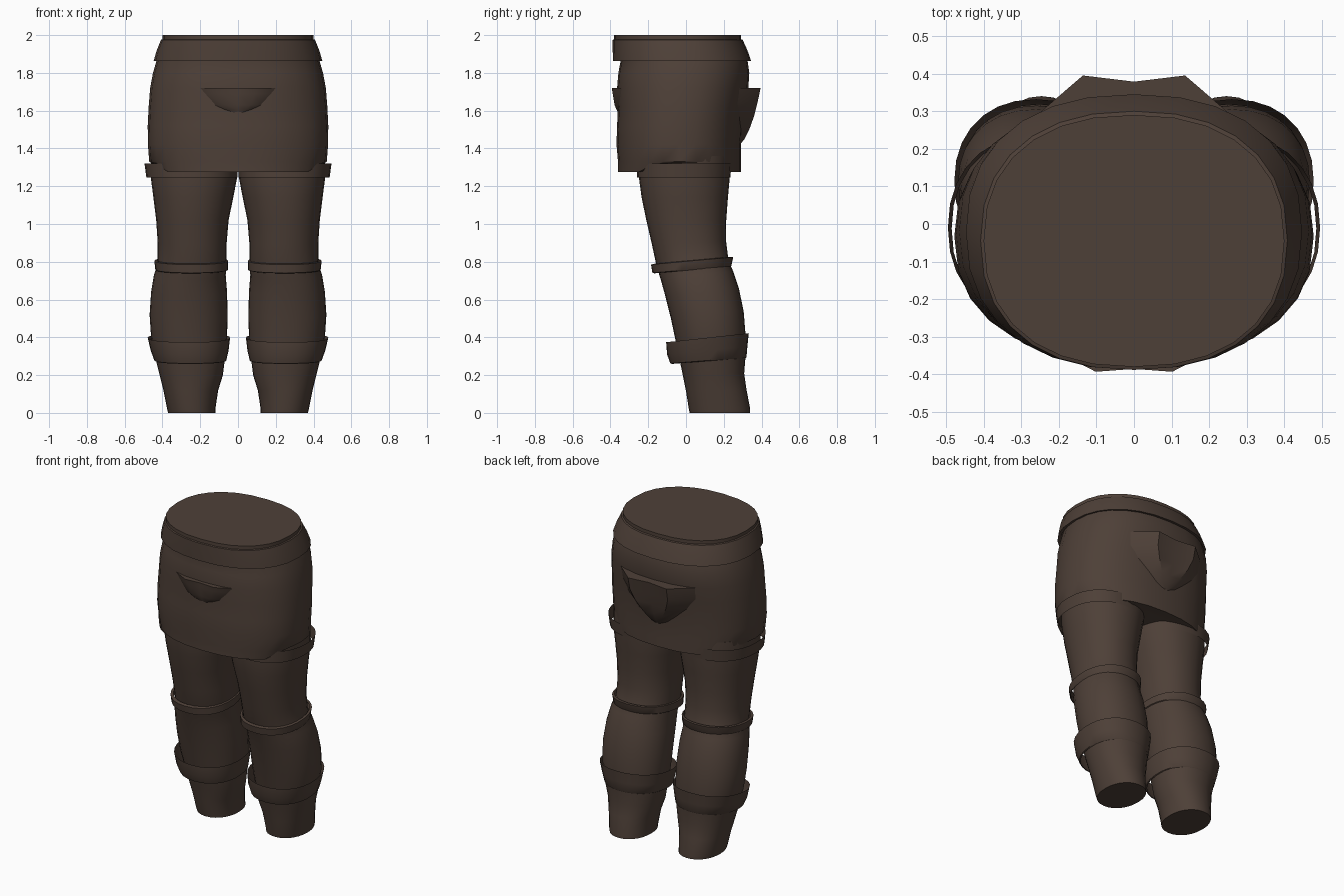
import bpy, bmesh, math

if "Cube" in bpy.data.objects:
    bpy.data.objects.remove(bpy.data.objects["Cube"])

N = 28
cloth = bpy.data.materials.new("dark brown cloth")
cloth.diffuse_color = (0.076, 0.051, 0.039, 1)
cloth.use_nodes = True
cloth.node_tree.nodes["Principled BSDF"].inputs["Base Color"].default_value = cloth.diffuse_color


def finish(name, bm, mirror=False, angle=40):
    bmesh.ops.recalc_face_normals(bm, faces=bm.faces)
    mesh = bpy.data.meshes.new(name)
    bm.to_mesh(mesh)
    bm.free()
    ob = bpy.data.objects.new(name, mesh)
    bpy.context.collection.objects.link(ob)
    mesh.materials.append(cloth)
    if mirror:
        ob.modifiers.new("mirror", 'MIRROR').use_mirror_merge = False
    bpy.ops.object.select_all(action='DESELECT')
    ob.select_set(True)
    bpy.context.view_layer.objects.active = ob
    bpy.ops.object.shade_smooth_by_angle(angle=math.radians(angle))
    return ob


def bridge(bm, rows, closed=True):
    n = len(rows[0])
    for a, b in zip(rows, rows[1:]):
        for i in range(n if closed else n - 1):
            j = (i + 1) % n
            bm.faces.new((a[i], a[j], b[j], b[i]))


def loft(name, rings, power=2.2, caps=(True, True), mirror=False, lift=None):
    """Rounded rings: z, x0, x1, y0, y1, tilt (rise in z per y)."""
    bm = bmesh.new()
    rows = []
    for k, (z, x0, x1, y0, y1, tilt) in enumerate(rings):
        row = []
        for i in range(N):
            a = math.tau * i / N
            c, s = math.cos(a), math.sin(a)
            cx = math.copysign(abs(c) ** (2 / power), c)
            sy = math.copysign(abs(s) ** (2 / power), s)
            x = (x0 + x1) / 2 + cx * (x1 - x0) / 2
            dy = sy * (y1 - y0) / 2
            zz = z + tilt * dy
            if lift and k == 0:
                zz += lift(x)
            row.append(bm.verts.new((x, (y0 + y1) / 2 + dy, zz)))
        rows.append(row)
    bridge(bm, rows)
    if caps[0]:
        bm.faces.new(rows[0])
    if caps[1]:
        bm.faces.new(rows[-1])
    return finish(name, bm, mirror)


def pouch(name, rows, ts=(-1, -.75, -.4, 0, .4, .75, 1), prof=(0, .5, 1, .92, 1, .5, 0)):
    """Bulging pocket: z, half width, outer y, side y; closed along the top."""
    bm = bmesh.new()
    vs = [[bm.verts.new((t * w, ys + (yo - ys) * p, z)) for t, p in zip(ts, prof)]
          for z, w, yo, ys in rows]
    bridge(bm, vs, closed=False)
    bm.faces.new(vs[0])
    return finish(name, bm)


# Hips with a hem that sits lower at the front and back
hip = [(1.275, .455, -.36, .29), (1.33, .47, -.36, .29), (1.42, .477, -.368, .29),
       (1.52, .478, -.365, .30), (1.62, .473, -.36, .31), (1.72, .465, -.365, .33),
       (1.80, .45, -.358, .335), (1.87, .43, -.345, .325), (1.95, .40, -.36, .30)]
loft("hips", [(z, -w, w, a, b, 0) for z, w, a, b in hip], 2.3, (True, False),
     lift=lambda x: .045 * min(1, max(0, (abs(x) - .38) / .05)))

# Waistband flaring towards its lower edge, closed at the waist
band = [(1.865, .43, -.36, .325), (1.862, .447, -.387, .345), (1.92, .43, -.388, .325),
        (1.975, .408, -.388, .30), (1.978, .40, -.38, .29), (2.0, .40, -.38, .29)]
loft("waistband", [(z, -w, w, a, b, 0) for z, w, a, b in band], 2.3, (False, True))

# Legs, leaning back towards the feet
leg = [(0, .12, .37, .02, .34, 0), (.02, .12, .375, .015, .34, 0),
       (.12, .105, .395, 0, .32, .03), (.2, .08, .415, -.015, .308, .06),
       (.28, .07, .435, -.03, .315, .1), (.4, .058, .46, -.055, .315, .1),
       (.52, .055, .468, -.08, .305, .1), (.64, .058, .46, -.11, .28, .1),
       (.73, .065, .445, -.135, .25, .1), (.79, .06, .425, -.155, .225, .09),
       (.9, .06, .425, -.18, .212, .05), (1.02, .05, .433, -.21, .213, 0),
       (1.14, .025, .448, -.235, .222, 0), (1.25, .004, .462, -.25, .232, 0),
       (1.36, .004, .46, -.25, .232, 0)]
loft("legs", leg, 2.15, mirror=True)

# Bands around thigh, knee and shin
loft("thigh_bands", [(1.245, .002, .485, -.26, .235, 0),
                     (1.32, .002, .495, -.26, .24, 0)], 2.2, (False, False), True)
loft("knee_bands", [(.757, .058, .435, -.168, .238, .09), (.76, .052, .438, -.178, .24, .09),
                    (.805, .052, .443, -.185, .25, .09), (.808, .06, .43, -.165, .235, .09)],
     2.2, (False, False), True)
loft("shin_cuffs", [(.275, .068, .437, -.075, .318, .08), (.278, .062, .443, -.083, .32, .08),
                    (.33, .05, .462, -.1, .325, .1), (.398, .042, .478, -.105, .332, .11)],
     2.2, (False, False), True)

# Shallow front pocket and deeper back pouch
pouch("front_pocket", [(1.72, .255, -.393, -.30), (1.69, .225, -.388, -.31),
                       (1.63, .16, -.378, -.33), (1.605, .10, -.368, -.34),
                       (1.58, .02, -.355, -.35)])
pouch("back_pouch", [(1.72, .34, .395, .19), (1.64, .335, .378, .18),
                     (1.57, .27, .36, .21), (1.50, .17, .335, .25),
                     (1.45, .09, .31, .27), (1.42, .02, .285, .28)])
